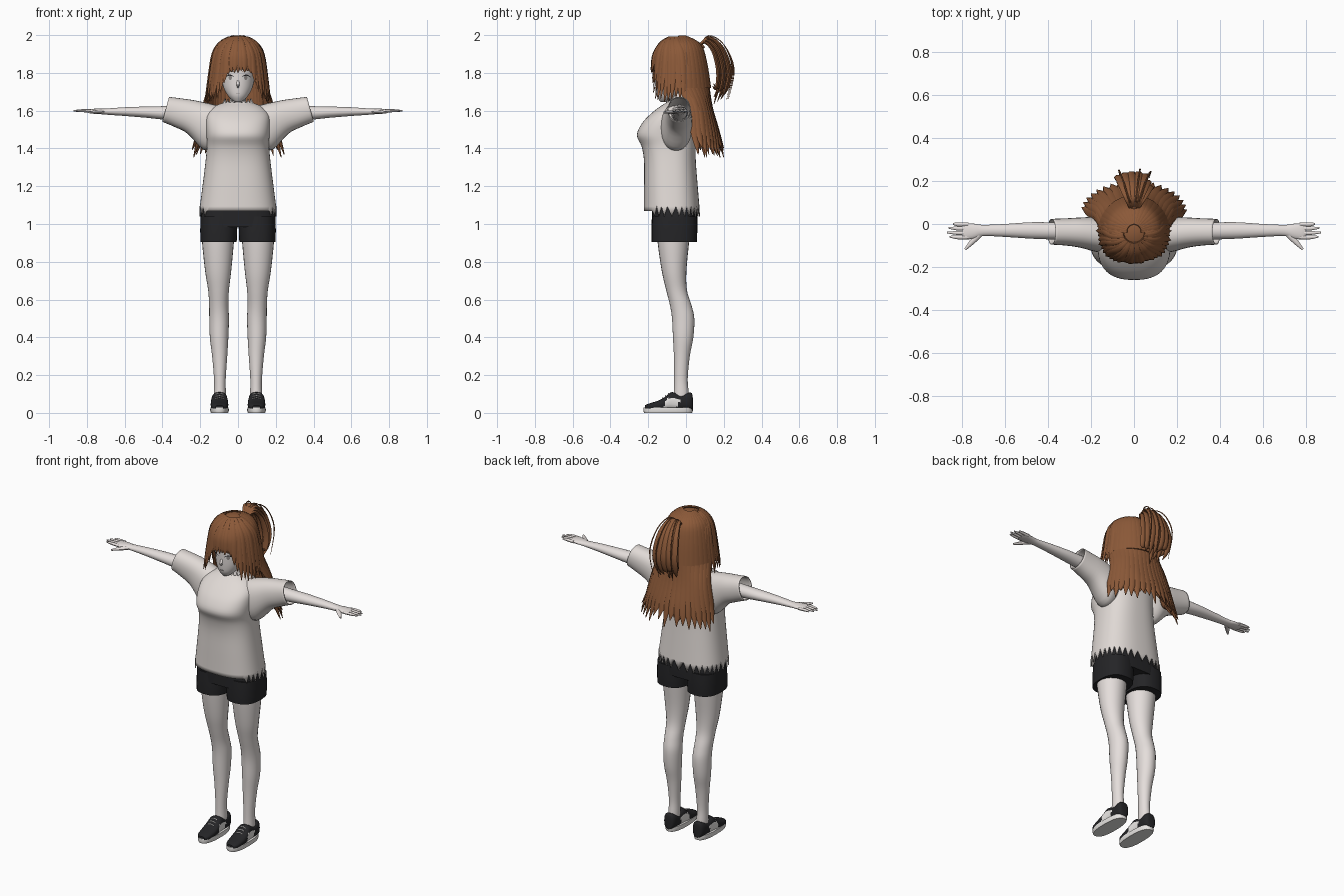
import bpy, bmesh, math, random
from math import sin, cos, pi, radians
from mathutils import Vector
from mathutils.bvhtree import BVHTree

random.seed(4)
if "Cube" in bpy.data.objects:
    bpy.data.objects.remove(bpy.data.objects["Cube"])


def material(name, rgb):
    m = bpy.data.materials.new(name)
    m.use_nodes = True
    m.diffuse_color = (*rgb, 1)
    m.node_tree.nodes["Principled BSDF"].inputs["Base Color"].default_value = (*rgb, 1)
    return m


SKIN = material("skin", (0.78, 0.73, 0.71))
SHIRT = material("shirt cloth", (0.75, 0.70, 0.67))
HAIR = material("brown hair", (0.26, 0.10, 0.04))
BLACK = material("black cloth", (0.018, 0.018, 0.02))
WHITE = material("white rubber", (0.8, 0.78, 0.76))
IRIS = material("grey iris", (0.3, 0.27, 0.26))
SIDES = ((1, "left"), (-1, "right"))


def smooth(rows, steps=4):
    """Catmull-Rom interpolation of rows of numbers."""
    out = []
    for i in range(len(rows) - 1):
        a, b, c, d = (rows[min(max(i + k, 0), len(rows) - 1)] for k in (-1, 0, 1, 2))
        for s in range(steps):
            t = s / steps
            out.append([0.5 * (2 * q + (r - p) * t + (2 * p - 5 * q + 4 * r - w) * t * t
                        + (3 * q - p - 3 * r + w) * t ** 3) for p, q, r, w in zip(a, b, c, d)])
    return out + [list(rows[-1])]


def tube(bm, rings, n=24, power=1.0, caps=True):
    """Skin rings given as centre, half-width vector, half-height vector."""
    def ease(v):
        return math.copysign(abs(v) ** power, v)
    loops = []
    for c, u, v in rings:
        angles = [2 * pi * k / n for k in range(n)]
        loops.append([bm.verts.new(c + u * ease(cos(a)) + v * ease(sin(a))) for a in angles])
    for p, q in zip(loops, loops[1:]):
        for k in range(n):
            bm.faces.new((p[k], p[(k + 1) % n], q[(k + 1) % n], q[k]))
    if caps:
        bm.faces.new(loops[0])
        bm.faces.new(loops[-1])
    return loops


def upright(rows, steps=4):
    """Rows: z, centre x, centre y, half width, half depth."""
    return [(Vector((x, y, z)), Vector((rx, 0, 0)), Vector((0, ry, 0)))
            for z, x, y, rx, ry in smooth(rows, steps)]


def sideways(rows, s, slant=0.0):
    """Rows: x, centre y, centre z, half depth, half height."""
    return [(Vector((s * x, y, z)), Vector((0, ry, 0)), Vector((-s * slant, 0, rz)))
            for x, y, z, ry, rz in smooth(rows)]


def lock(bm, rows, side=None, n=6, steps=4):
    """Flat tapering strand. Rows: x, y, z, half width, half thickness."""
    pts = smooth(rows, steps)
    rings = []
    for i, r in enumerate(pts):
        p = Vector(r[:3])
        t = (Vector(pts[min(i + 1, len(pts) - 1)][:3]) - Vector(pts[max(i - 1, 0)][:3])).normalized()
        out = p - Vector((0, -0.035, min(p.z, 1.8)))
        across = (Vector(side) if side else t.cross(out)).normalized()
        rings.append((p, across * max(r[3], 0.001), across.cross(t).normalized() * max(r[4], 0.001)))
    tube(bm, rings, n)


def finish(bm, name, *mats, angle=45, solid=0):
    bmesh.ops.recalc_face_normals(bm, faces=bm.faces)
    me = bpy.data.meshes.new(name)
    bm.to_mesh(me)
    bm.free()
    for m in mats:
        me.materials.append(m)
    for p in me.polygons:
        p.use_smooth = True
    me.set_sharp_from_angle(angle=radians(angle))
    ob = bpy.data.objects.new(name, me)
    bpy.context.collection.objects.link(ob)
    if solid:
        mod = ob.modifiers.new("thickness", "SOLIDIFY")
        mod.thickness = solid
    return ob


# Shirt body with torn hem and collar
bm = bmesh.new()
loops = tube(bm, upright([(1.07, 0, -.075, .205, .148), (1.2, 0, -.08, .188, .142), (1.33, 0, -.085, .172, .137),
                          (1.41, 0, -.092, .165, .143), (1.47, 0, -.105, .167, .155), (1.53, 0, -.095, .17, .14),
                          (1.58, 0, -.075, .165, .115), (1.62, 0, -.055, .13, .085), (1.645, 0, -.045, .07, .055)]),
             64, 0.8, False)
for k, v in enumerate(loops[0]):
    if v.co.y > -0.17:
        v.co.z += 0.025 if k % 2 else -0.03
for v in loops[-1][::4]:
    v.co.z += 0.02
finish(bm, "shirt_body", SHIRT, angle=60, solid=0.004)

for s, tag in SIDES:
    # Sleeves
    bm = bmesh.new()
    tube(bm, sideways([(.1, -.06, 1.51, .07, .11), (.165, -.05, 1.515, .082, .122), (.25, -.04, 1.567, .07, .088),
                       (.32, -.037, 1.59, .063, .075), (.383, -.036, 1.607, .06, .066)], s, .018), 28, .9, False)
    finish(bm, tag + "_sleeve", SHIRT, solid=0.004)

    # Arm, palm, fingers and thumb
    bm = bmesh.new()
    tube(bm, sideways([(.15, -.035, 1.585, .045, .045), (.38, -.032, 1.588, .04, .036), (.48, -.03, 1.592, .038, .030),
                       (.6, -.03, 1.595, .03, .023), (.7, -.03, 1.595, .026, .016), (.74, -.033, 1.597, .034, .014),
                       (.78, -.034, 1.598, .038, .011), (.8, -.033, 1.598, .034, .007)], s), 20)
    for y, tip in ((-.062, .857), (-.042, .87), (-.021, .862), (-.002, .842)):
        lock(bm, [(s * .77, y, 1.598, .009, .009), (s * .82, y, 1.6, .009, .008),
                  (s * tip, y + .003, 1.599, .004, .004)], (0, 1, 0), 8)
    lock(bm, [(s * .715, -.045, 1.595, .014, .011), (s * .75, -.08, 1.593, .013, .01),
              (s * .785, -.118, 1.59, .005, .005)], (s, 1, 0), 8)
    finish(bm, tag + "_arm", SKIN)

    # Leg
    bm = bmesh.new()
    tube(bm, upright([(1.0, s * .105, -.065, .09, .09), (.9, s * .106, -.067, .084, .083),
                      (.75, s * .105, -.063, .069, .065), (.65, s * .103, -.05, .055, .055),
                      (.57, s * .102, -.028, .051, .057), (.5, s * .1, -.015, .052, .059),
                      (.4, s * .1, -.015, .049, .054), (.3, s * .097, -.022, .04, .042),
                      (.18, s * .096, -.027, .031, .036), (.1, s * .096, -.025, .032, .04),
                      (.04, s * .096, -.03, .032, .045)]), 24)
    finish(bm, tag + "_leg", SKIN)

    # Shorts leg
    bm = bmesh.new()
    tube(bm, upright([(1.04, s * .101, -.06, .097, .118), (.97, s * .102, -.061, .098, .121),
                      (.905, s * .103, -.062, .096, .12)], 2), 28, .8)
    finish(bm, tag + "_shorts_leg", BLACK)

    # Shoe sole
    bm = bmesh.new()
    tube(bm, upright([(0, s * .098, -.095, .046, .127), (.012, s * .098, -.095, .05, .131),
                      (.028, s * .098, -.095, .048, .129)], 1), 28, .8)
    finish(bm, tag + "_shoe_sole", WHITE)

    # Shoe upper with pale side panel
    bm = bmesh.new()
    rows = smooth([(-.218, .022, .04), (-.195, .039, .05), (-.15, .046, .064), (-.11, .046, .085), (-.075, .042, .11),
                   (-.03, .039, .097), (.01, .038, .107), (.03, .03, .105), (.036, .018, .08)], 4)
    tube(bm, [(Vector((s * .098, y, .015 + top / 2 - .0075)), Vector((w, 0, 0)), Vector((0, 0, top / 2 - .0075)))
              for y, w, top in rows], 24, .75)
    bm.normal_update()
    for f in bm.faces:
        c = f.calc_center_median()
        if abs(f.normal.x) > .5 and c.z < .075 and -.115 < c.y - .5 * (c.z - .04) < -.045:
            f.material_index = 1
    finish(bm, tag + "_shoe_upper", BLACK, WHITE)

    # Laces
    bm = bmesh.new()
    for y, z in ((-.125, .079), (-.108, .09), (-.092, .102)):
        lock(bm, [(s * .098 - .02, y, z - .003, .003, .002), (s * .098, y, z + .002, .003, .002),
                  (s * .098 + .02, y, z - .003, .003, .002)], (0, 1, .6))
    finish(bm, tag + "_shoe_laces", WHITE)

# Shorts hips
bm = bmesh.new()
tube(bm, upright([(.985, 0, -.061, .199, .121), (1.05, 0, -.061, .197, .12), (1.12, 0, -.066, .175, .115)]), 40, .7)
finish(bm, "shorts_hips", BLACK)

# Neck and upper chest
bm = bmesh.new()
tube(bm, upright([(1.58, 0, -.05, .09, .06), (1.625, 0, -.045, .068, .052), (1.65, 0, -.042, .043, .042),
                  (1.74, 0, -.045, .042, .044)]))
finish(bm, "neck", SKIN)

# Head and nose
bm = bmesh.new()
tube(bm, upright([(1.646, 0, -.122, .012, .012), (1.655, 0, -.112, .03, .03), (1.68, 0, -.098, .054, .057),
                  (1.72, 0, -.08, .076, .08), (1.77, 0, -.062, .088, .1), (1.83, 0, -.05, .098, .112),
                  (1.9, 0, -.04, .1, .112), (1.97, 0, -.04, .06, .06)]), 32)
face_tree = BVHTree.FromBMesh(bm)
lock(bm, [(0, -.155, 1.765, .004, .004), (0, -.163, 1.745, .008, .007), (0, -.167, 1.732, .007, .008),
          (0, -.155, 1.722, .004, .004)], (1, 0, 0), 8)
finish(bm, "head", SKIN)


def face_plate(name, outline, mat, lift):
    """Thin plate laid on the face, outline in x and z."""
    bm = bmesh.new()
    verts = []
    for x, z in outline:
        hit = face_tree.ray_cast(Vector((x, -1, z)), Vector((0, 1, 0)))[0]
        verts.append(bm.verts.new((x, hit.y - lift, z)))
    bm.faces.new(verts)
    bmesh.ops.triangulate(bm, faces=bm.faces[:])
    finish(bm, name, mat)


def oval(cx, cz, rx, rz):
    return [(cx + rx * cos(k * pi / 8), cz + rz * sin(k * pi / 8)) for k in range(16)]


def arch(cx, cz, half, rise, thick):
    ts = [k / 4 - 1 for k in range(9)]
    top = [(cx + half * t, cz + rise * (1 - t * t)) for t in ts]
    return top + [(x, z - thick * (1 - .8 * t * t)) for (x, z), t in zip(top[::-1], ts[::-1])]


# Eyes, lashes, brows and mouth
for s, tag in SIDES:
    face_plate(tag + "_eye_white", oval(s * .042, 1.774, .02, .014), WHITE, .002)
    face_plate(tag + "_iris", oval(s * .041, 1.775, .009, .013), IRIS, .004)
    face_plate(tag + "_lash", arch(s * .043, 1.777, .025, .014, .006), BLACK, .006)
    face_plate(tag + "_brow", arch(s * .043, 1.808, .024, .006, .004), HAIR, .003)
face_plate("mouth", arch(0, 1.692, .014, -.002, .003), IRIS, .002)

# Hair cap, opened over the face
bm = bmesh.new()
bmesh.ops.create_uvsphere(bm, u_segments=40, v_segments=24, radius=1)
for v in bm.verts:
    v.co = Vector((v.co.x * .13, v.co.y * .132 - .035, v.co.z * .13 + 1.862))
gone = [f for f in bm.faces if f.calc_center_median().z < 1.84 and f.calc_center_median().y < -.09]
bmesh.ops.delete(bm, geom=gone, context="FACES")
finish(bm, "hair_cap", HAIR, solid=0.004)


def scalp(az, z, lift=0.0):
    """Point on the hair surface; az 0 is the front, 90 the left."""
    h = (z - 1.865) / .135
    r = math.sqrt(max(0, 1 - h * h)) if h > 0 else 1 - .17 * h
    a = radians(az)
    return (r * (.134 + lift) * sin(a), -.035 - r * (.136 + lift) * cos(a), z)


# Fringe and side locks falling from a parting
bm = bmesh.new()
for i in range(31):
    az = -105 + 7 * i
    d = abs(az - 4)
    end = 1.80 + random.uniform(-.008, .012) if d < 24 else max(1.655, 1.79 - (d - 24) * .006) + random.uniform(-.01, .01)
    part = 8 + .45 * (az - 8)
    w = .016 + .005 * random.random()
    zs = ((1.99, .5, .5), (1.96, .75, .8), (1.90, .95, 1), ((1.88 + end) / 2, 1.0, 1), (end, 1.0, .08))
    lock(bm, [(*scalp(part + (az - part) * k, z, .002 * (i % 3)), w * q, .007 * q + .001) for z, k, q in zs])
finish(bm, "front_hair", HAIR, angle=50)

# Crown strands running back to the tie
bm = bmesh.new()
for i in range(19):
    az = 90 + 10 * i
    a = scalp(az, 1.86, .003)
    lock(bm, [(*scalp(az, 1.996), .006, .003), (*scalp(az, 1.95, .003), .022, .007), (*a, .026, .007),
              (*scalp(az, 1.72, .002), .026, .006)])

# Long back hair in two layers
for layer in (0, 1):
    for i in range(19):
        az = 92 + 9.5 * i + 4 * layer
        a = radians(min(az, 268))
        e = 1.37 + .05 * layer + random.uniform(-.02, .035)
        k = 1 - .16 * layer
        mid = (.178 * k * sin(a), .035 - .095 * k * cos(a), 1.62)
        low = (.21 * k * sin(a), .045 - .125 * k * cos(a), 1.48)
        tip = (.245 * k * sin(a), .06 - .14 * k * cos(a), e)
        w = .024 + .006 * random.random()
        lock(bm, [(*scalp(az, 1.9, -.004), .018, .006), (*scalp(az, 1.76, -.006), w, .009),
                  (*mid, w, .012), (*low, w * .95, .012), (*tip, .002, .002)])
finish(bm, "back_hair", HAIR, angle=50)

# Ponytail locks arching out of the tie
bm = bmesh.new()
for i in range(15):
    f = (i - 7) / 7
    out = (1, .8, .62)[i % 3] * (1 - .12 * f * f)
    drop = 1.63 + .03 * (i % 4) + .04 * abs(f)
    lock(bm, [(.01 * f, .06, 1.93, .008, .006), (.03 * f, .07 + .05 * out, 1.93 + .058 * out, .014, .008),
              (.055 * f, .08 + .115 * out, 1.90 + .03 * out, .019, .01), (.07 * f, .09 + .145 * out, 1.81, .022, .011),
              (.07 * f, .09 + .13 * out, 1.72, .017, .009), (.06 * f, .08 + .11 * out, drop, .002, .002)], (1, 0, 0))
# Loose thin strands
for x, y in ((-.05, .25), (.055, .245), (.02, .255)):
    lock(bm, [(0, .07, 1.94, .003, .003), (x * .5, .12, 1.997, .004, .003), (x, .2, 1.95, .004, .003),
              (x * 1.4, y, 1.82, .004, .003), (x * 1.3, y - .03, 1.66, .001, .001)], (1, 0, 0))
finish(bm, "ponytail", HAIR, angle=50)

# Hair tie
bm = bmesh.new()
lock(bm, [(0, .045, 1.915, .022, .02), (0, .07, 1.935, .024, .022), (0, .09, 1.95, .02, .018)], (1, 0, 0), 14)
finish(bm, "hair_tie", HAIR)
